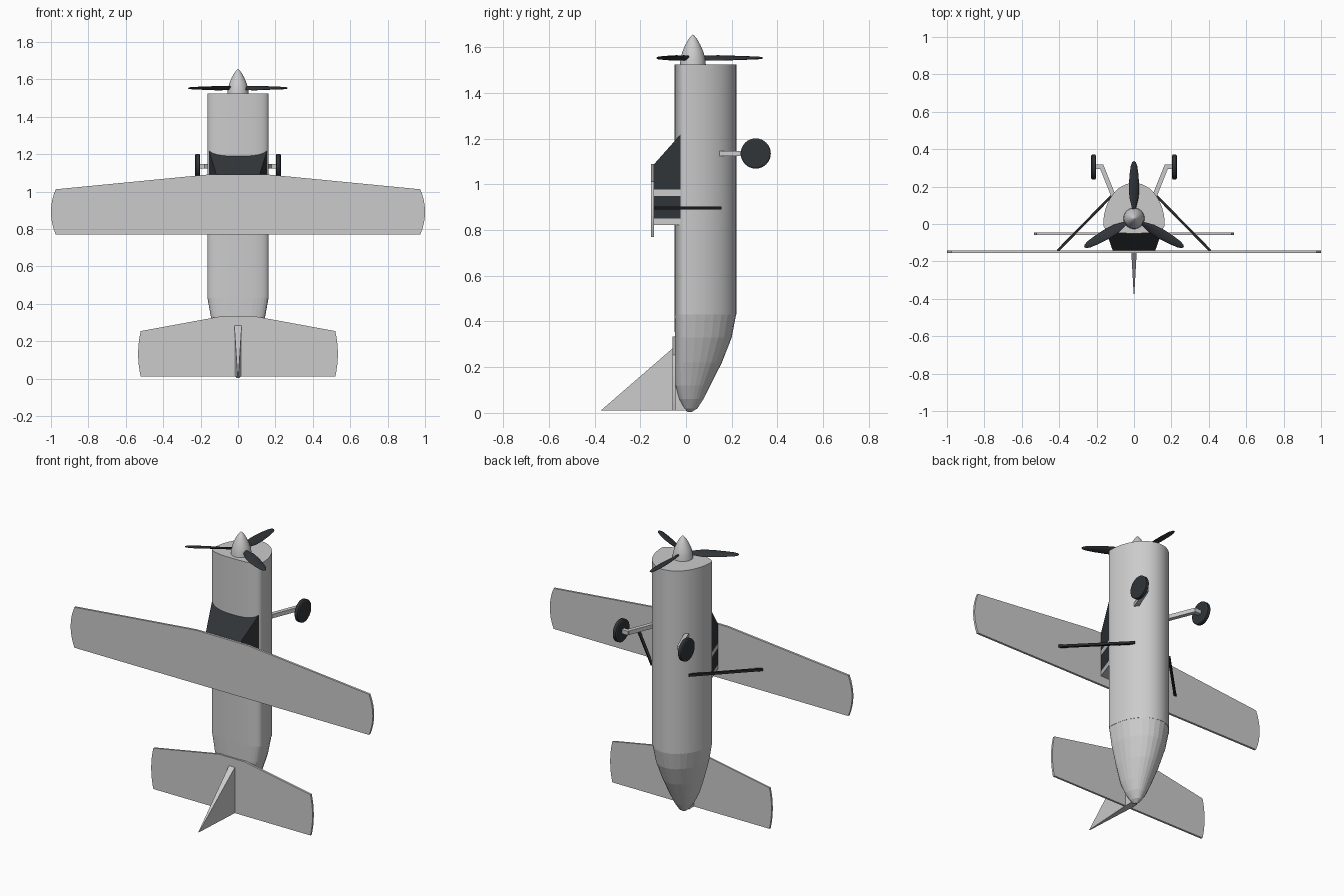
import bpy, bmesh, math
from mathutils import Vector, Matrix

if "Cube" in bpy.data.objects:
    bpy.data.objects.remove(bpy.data.objects["Cube"])


def material(name, c):
    m = bpy.data.materials.new(name)
    m.diffuse_color = (*c, 1)
    m.use_nodes = True
    m.node_tree.nodes["Principled BSDF"].inputs["Base Color"].default_value = m.diffuse_color
    return m


DARK = material("dark", (0.03, 0.035, 0.04))
BLACK = material("black", (0.02, 0.02, 0.022))


def finish(name, bm, mat=None, smooth=None):
    bmesh.ops.recalc_face_normals(bm, faces=bm.faces)
    me = bpy.data.meshes.new(name)
    bm.to_mesh(me)
    bm.free()
    ob = bpy.data.objects.new(name, me)
    bpy.context.collection.objects.link(ob)
    if mat:
        me.materials.append(mat)
    if smooth:
        bpy.ops.object.select_all(action='DESELECT')
        ob.select_set(True)
        bpy.context.view_layer.objects.active = ob
        bpy.ops.object.shade_smooth_by_angle(angle=math.radians(smooth))
    return ob


def loft(name, rings, mat=None, smooth=None):
    bm = bmesh.new()
    rows = [[bm.verts.new(p) for p in r] for r in rings]
    n = len(rows[0])
    for a, b in zip(rows, rows[1:]):
        for i in range(n):
            j = (i + 1) % n
            bm.faces.new((a[i], a[j], b[j], b[i]))
    bm.faces.new(rows[0])
    bm.faces.new(rows[-1])
    return finish(name, bm, mat, smooth)


def hull(name, pts, mat=None):
    bm = bmesh.new()
    for p in pts:
        bm.verts.new(p)
    bmesh.ops.convex_hull(bm, input=bm.verts)
    return finish(name, bm, mat)


def rod(name, a, b, w, h, mat=None):
    # rectangular bar from a to b, h measured along z
    a, b = Vector(a), Vector(b)
    side = (b - a).cross(Vector((0, 0, 1))).normalized() * w / 2
    up = Vector((0, 0, h / 2))
    return loft(name, [[p + side + up, p - side + up, p - side - up, p + side - up]
                       for p in (a, b)], mat)


def section(z, rx, top, belly, n=48):
    # flattened on the -y side, rounded on the +y side
    pts = []
    for i in range(n):
        t = 2 * math.pi * i / n
        c, s = math.cos(t), math.sin(t)
        if s < 0:
            x, y = math.copysign(abs(c) ** 0.75, c) * rx, -abs(s) ** 0.75 * abs(top)
        else:
            x, y = c * rx, s * belly
        pts.append((x, y, z))
    return pts


# Fuselage and tapered tail
loft("fuselage", [section(0.43, .164, .05, .22), section(1.525, .164, .05, .22)], smooth=30)
tail = [(.435, .164, .05, .22), (.33, .145, .049, .2), (.22, .114, .048, .157),
        (.12, .08, .046, .106), (.06, .053, .036, .07), (.02, .026, .02, .04), (0.003, .006, .004, .012)]
rings = []
for z, rx, t, b in tail:
    # shift the lowest rings so the tip lies slightly toward +y
    dy = 0.012 * max(0, 1 - z / 0.12)
    rings.append([(x, y + dy, zz) for x, y, zz in section(z, rx, t, b, 32)])
loft("tail_cone", rings)


# Wing and tailplane: flat outlines with bowed tips
def flat_surface(name, root_x, root_z, tip_x, tip_z, low_z, bulge, y0, y1):
    half = [(root_x, root_z)]
    for i in range(9):
        u = i / 8
        half.append((tip_x + bulge * 4 * u * (1 - u), tip_z + (low_z - tip_z) * u))
    outline = half + [(-x, z) for x, z in reversed(half)]
    return loft(name, [[(x, y, z) for x, z in outline] for y in (y0, y1)])


flat_surface("wing", .17, 1.09, .975, 1.012, .77, .025, -.154, -.141)
flat_surface("tailplane", .085, .334, .52, .254, .01, .014, -.058, -.046)

# Vertical fin, thick at the root and thin at its tip
hull("fin", [(s * .02, y, z) for s in (-1, 1) for y, z in ((0, .01), (0, .29), (-.05, .29), (-.05, .01))]
     + [(s * .002, -.373, .01) for s in (-1, 1)])


# Cabin: stacked slabs of glass and frame, then the sloping windscreen
def slab(name, z0, z1, mat=None, inset=0):
    hull(name, [(s * (x - inset), y, z) for s in (-1, 1) for z in (z0, z1)
                for x, y in ((.162, -.005), (.112, -.147))], mat)


slab("cabin_rear_frame", .822, .85)
slab("rear_window", .85, .95, DARK)
slab("cabin_pillar", .95, .977)
slab("front_window", .977, 1.08, DARK)
hull("windscreen", [(s * x, y, z) for s in (-1, 1) for x, y, z in
                    ((.162, -.005, 1.08), (.112, -.147, 1.08), (.162, -.005, 1.24))], DARK)

# Spinner
prof = [(1.52, .057), (1.55, .054), (1.58, .046), (1.61, .033), (1.635, .019), (1.65, .007), (1.655, .001)]
loft("spinner", [[(r * math.cos(a), .03 + r * math.sin(a), z)
                  for a in (2 * math.pi * i / 32 for i in range(32))] for z, r in prof], smooth=40)

# Three twisted propeller blades
stations = [(.03, .022, 50), (.06, .03, 40), (.11, .054, 24), (.17, .058, 17),
            (.23, .05, 13), (.28, .036, 10), (.3, .02, 9), (.306, .006, 9)]
for k in range(3):
    spin = Matrix.Rotation(math.radians(90 + 120 * k), 4, 'Z')
    rings = []
    for r, chord, pitch in stations:
        twist = Matrix.Rotation(math.radians(pitch), 4, 'X')
        th = min(.006, chord * .2)
        ring = []
        for i in range(10):
            a = 2 * math.pi * i / 10
            p = twist @ Vector((0, chord / 2 * math.cos(a), th * math.sin(a)))
            ring.append(spin @ (p + Vector((r, 0, 0))) + Vector((0, .03, 1.553)))
        rings.append(ring)
    loft(f"propeller_blade_{k + 1}", rings, DARK, 40)

# Landing gear and wing struts on both sides
for s, side in ((-1, "left"), (1, "right")):
    rod(f"{side}_gear_leg", (s * .11, .15, 1.135), (s * .172, .305, 1.135), .024, .024)
    rod(f"{side}_axle", (s * .163, .305, 1.135), (s * .21, .305, 1.135), .024, .024)
    wheel = []
    for x, r in ((.203, .06), (.207, .066), (.225, .066), (.229, .06)):
        wheel.append([(s * x, .305 + r * math.cos(a), 1.135 + r * math.sin(a))
                      for a in (2 * math.pi * i / 32 for i in range(32))])
    loft(f"{side}_wheel", wheel, DARK, 30)
    rod(f"{side}_wing_strut", (s * .408, -.143, .897), (s * .12, .15, .897), .014, .014, BLACK)
